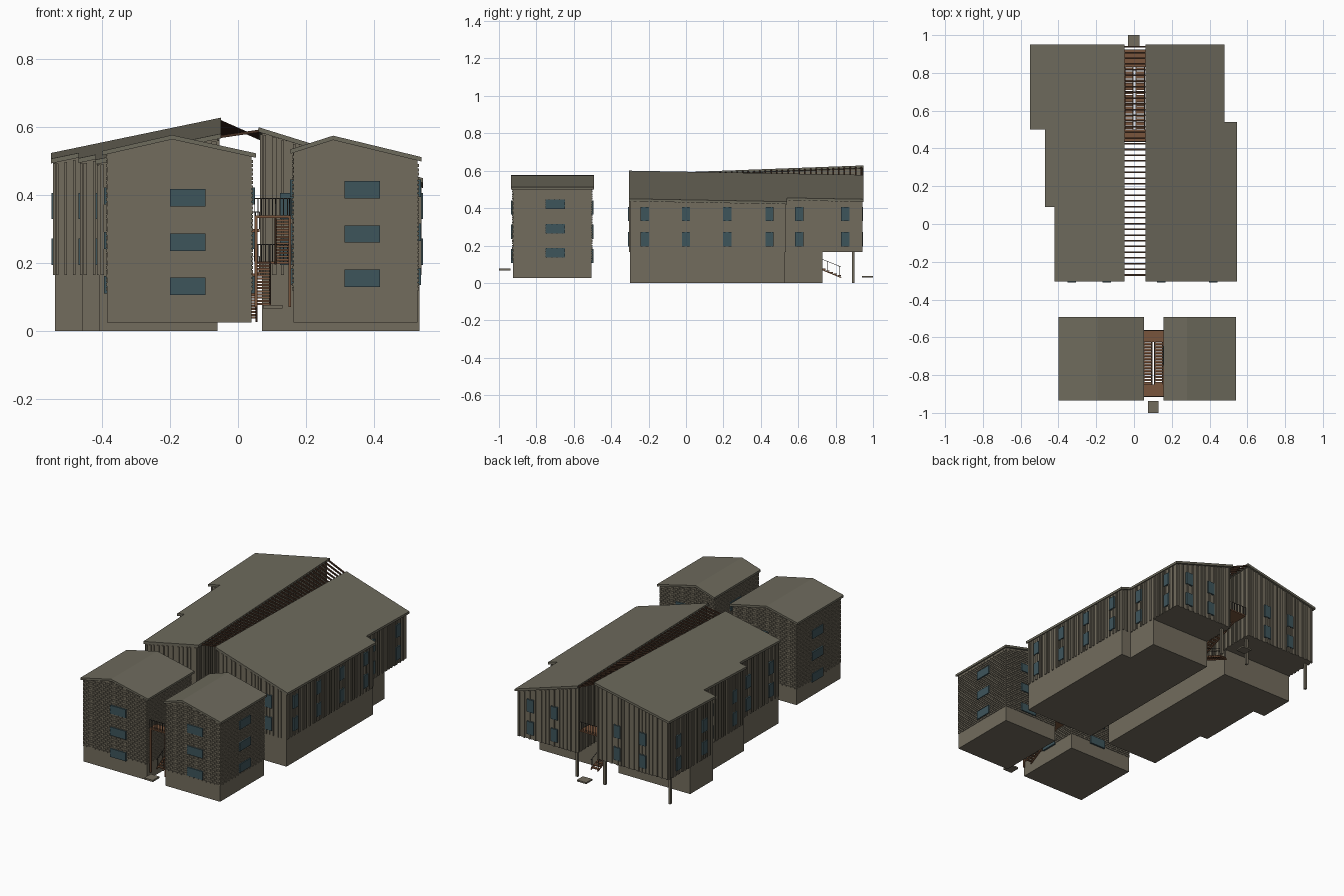
import bpy, bmesh, random
from mathutils import Vector, Matrix

random.seed(4)
if "Cube" in bpy.data.objects:
    bpy.data.objects.remove(bpy.data.objects["Cube"])


def material(name, rgb):
    m = bpy.data.materials.new(name)
    m.use_nodes = True
    m.diffuse_color = (*rgb, 1)
    m.node_tree.nodes["Principled BSDF"].inputs["Base Color"].default_value = (*rgb, 1)
    return m


WALL = material("warm grey wall", (0.17, 0.15, 0.11))
ROOF = material("grey roof", (0.155, 0.145, 0.108))
GLASS = material("blue glass", (0.048, 0.09, 0.105))
WOOD = material("brown timber", (0.19, 0.09, 0.045))
DARK = material("dark timber", (0.06, 0.03, 0.017))
STEEL = material("dark steel", (0.05, 0.045, 0.04))


def finish(name, bm, mat):
    bmesh.ops.recalc_face_normals(bm, faces=bm.faces)
    me = bpy.data.meshes.new(name)
    bm.to_mesh(me)
    bm.free()
    me.materials.append(mat)
    ob = bpy.data.objects.new(name, me)
    bpy.context.collection.objects.link(ob)


def solid(name, lower, upper, mat):
    """Closed solid between two matching loops of points."""
    bm = bmesh.new()
    a = [bm.verts.new(p) for p in lower]
    b = [bm.verts.new(p) for p in upper]
    bm.faces.new(a)
    bm.faces.new(b)
    for i in range(len(a)):
        j = i - 1
        bm.faces.new((a[j], a[i], b[i], b[j]))
    finish(name, bm, mat)


def prism(name, plan, bottom, top, mat):
    solid(name, [(x, y, bottom(x, y)) for x, y in plan],
          [(x, y, top(x, y)) for x, y in plan], mat)


def boxes(name, items, mat):
    bm = bmesh.new()
    for lo, hi in items:
        lo, hi = Vector(lo), Vector(hi)
        size = Vector([abs(c) for c in hi - lo])
        bmesh.ops.create_cube(bm, size=1, matrix=Matrix.Translation((lo + hi) / 2) @ Matrix.Diagonal((*size, 1)))
    finish(name, bm, mat)


def bars(name, items, thick, mat):
    bm = bmesh.new()
    for p, q in items:
        p, q = Vector(p), Vector(q)
        rot = (q - p).to_track_quat('Z', 'Y').to_matrix().to_4x4()
        bmesh.ops.create_cube(bm, size=1, matrix=Matrix.Translation((p + q) / 2) @ rot
                              @ Matrix.Diagonal((thick, thick, (q - p).length, 1)))
    finish(name, bm, mat)


def wall_edges(plan):
    """Start, direction, outward normal and length of each wall (counter-clockwise plan)."""
    for i, p in enumerate(plan):
        p, q = Vector(p), Vector(plan[(i + 1) % len(plan)])
        d = (q - p).normalized()
        yield p, d, Vector((d.y, -d.x)), (q - p).length


def panel(p, d, n, s0, s1, z0, z1, depth):
    a, b = p + d * s0 - n * 0.002, p + d * s1 + n * depth
    return (a.x, a.y, z0), (b.x, b.y, z1)


def window_x(x, y, half, z0, z1):
    return (x - 0.01, y - half, z0), (x + 0.01, y + half, z1)


def window_y(x, y, half, z0, z1):
    return (x - half, y - 0.01, z0), (x + half, y + 0.01, z1)


# Rear wings: stepped plans under single-pitch roofs
def left_roof(x, y):
    return 0.58 + 0.208 * (x + 0.055) + 0.0375 * (y + 0.305)


def right_roof(x, y):
    return 0.6 - 0.31 * (x - 0.06) - 0.018 * (y + 0.305)


def left_plan(o, back):
    return [(-0.05 - o, -0.305 + o / 2), (-0.05 - o, back), (-0.55 + o, back), (-0.55 + o, 0.5 + o),
            (-0.47 + o, 0.5 + o), (-0.47 + o, 0.09 + o), (-0.42 + o, 0.09 + o), (-0.42 + o, -0.305 + o / 2)]


def right_plan(o, back):
    return [(0.06 + o, -0.305 + o / 2), (0.545 - o, -0.305 + o / 2), (0.545 - o, 0.54 - o),
            (0.48 - o, 0.54 - o), (0.48 - o, back), (0.06 + o, back)]


FLOOR = 0.165
ROWS = [(0.195, 0.273), (0.33, 0.406)]
for side, plan, roof in (("left", left_plan, left_roof), ("right", right_plan, right_roof)):
    def under(x, y):
        return roof(x, y) - 0.014
    walls = plan(0.011, 0.937)
    prism(side + "_wing_base", plan(0.011, 0.73), lambda x, y: 0, lambda x, y: FLOOR, WALL)
    prism(side + "_wing_walls", walls, lambda x, y: FLOOR, under, WALL)
    prism(side + "_wing_roof", plan(0, 0.95), under, roof, ROOF)
    # vertical battens at uneven spacing
    battens = []
    for p, d, n, length in wall_edges(walls):
        s = 0.004
        while s < length - 0.01:
            w = random.choice((0.007, 0.01, 0.014))
            mid = p + d * s
            battens.append(panel(p, d, n, s, s + w, FLOOR, under(mid.x, mid.y) - 0.004, 0.006))
            s += w + random.choice((0.012, 0.018, 0.026))
    boxes(side + "_wing_battens", battens, WALL)

left_sides = [(-0.409, -0.22), (-0.409, 0), (-0.459, 0.2), (-0.459, 0.43), (-0.539, 0.6), (-0.539, 0.85)]
right_sides = [(0.534, -0.22), (0.534, 0), (0.534, 0.22), (0.534, 0.447), (0.469, 0.606), (0.469, 0.852)]
ends = [(x, 0.937) for x in (-0.37, -0.2, 0.22, 0.38)] + [(x, -0.3) for x in (-0.33, -0.145, 0.145, 0.42)]
boxes("wing_side_windows", [window_x(x, y, 0.022, *r) for x, y in left_sides + right_sides for r in ROWS], GLASS)
boxes("wing_end_windows", [window_y(x, y, 0.022, *r) for x, y in ends for r in ROWS], GLASS)

# Slim columns under the rear overhang
boxes("overhang_columns", [((x - 0.007, 0.888, 0), (x + 0.007, 0.902, FLOOR)) for x in (-0.52, -0.085, 0.1)], WALL)

# Open slats linking the two wing roofs
slats = []
for i in range(41):
    y = -0.27 + i * 0.0302
    slats.append(((-0.052, y, left_roof(-0.052, y) - 0.01), (0.062, y, right_roof(0.062, y) - 0.01)))
bars("roof_slats", slats, 0.008, DARK)

# Front blocks: gabled, brick-clad above a plain base
Y0, Y1 = -0.925, -0.505


def front_block(side, x0, x1, eave0, ridge, eave1, rows, win_x):
    def height(x):
        a, b = (eave0, ridge) if x < ridge[0] else (ridge, eave1)
        return a[1] + (b[1] - a[1]) * (x - a[0]) / (b[0] - a[0]) - 0.012

    def extrude(name, profile, ya, yb, mat):
        solid(name, [(x, ya, z) for x, z in profile], [(x, yb, z) for x, z in profile], mat)

    gable = [(x0, 0.025), (x1, 0.025), (x1, height(x1)), (ridge[0], height(ridge[0])), (x0, height(x0))]
    extrude(side + "_block_walls", gable, Y0, Y1, WALL)
    line = [eave0, ridge, eave1]
    extrude(side + "_block_roof", line + [(x, z - 0.013) for x, z in reversed(line)], -0.935, -0.492, ROOF)
    # staggered brick courses
    bricks = []
    for p, d, n, length in wall_edges([(x0, Y0), (x1, Y0), (x1, Y1), (x0, Y1)]):
        for row in range(36):
            z = 0.12 + row * 0.0125
            s = -0.014 * (row % 2)
            while s < length:
                a, b = max(s, 0), min(s + 0.023, length)
                top = min(height((p + d * a).x), height((p + d * b).x))
                if b - a > 0.003 and z + 0.009 < top:
                    bricks.append(panel(p, d, n, a, b, z, z + 0.009, 0.004))
                s += 0.028
    boxes(side + "_block_bricks", bricks, WALL)
    boxes(side + "_block_end_windows",
          [window_y(win_x, y, 0.052, z, z + 0.051) for y in (Y0, Y1) for z in rows], GLASS)
    boxes(side + "_block_side_windows",
          [window_x(x, -0.698, 0.052, z + 0.005, z + 0.056) for x in (x0, x1) for z in rows], GLASS)


front_block("left_front", -0.385, 0.04, (-0.4, 0.53), (-0.194, 0.577), (0.053, 0.523),
            (0.106, 0.236, 0.367), -0.148)
front_block("right_front", 0.163, 0.528, (0.155, 0.535), (0.28, 0.575), (0.54, 0.512),
            (0.13, 0.26, 0.39), 0.366)


# Stairs: treads, stringers and handrails
def flight(name, x0, x1, low, high, steps):
    (ya, za), (yb, zb) = low, high
    treads, rails = [], []
    depth = abs(yb - ya) / steps * 0.4
    for i in range(steps):
        t = (i + 0.5) / steps
        y, z = ya + (yb - ya) * t, za + (zb - za) * t
        treads.append(((x0, y - depth, z - 0.003), (x1, y + depth, z + 0.003)))
        if i % 3 == 0:
            rails += [((x, y, z), (x, y, z + 0.05)) for x in (x0, x1)]
    boxes(name + "_treads", treads, WOOD)
    bars(name + "_stringers", [((x, ya, za - 0.006), (x, yb, zb - 0.006)) for x in (x0, x1)], 0.006, WOOD)
    rails += [((x, ya, za + 0.05), (x, yb, zb + 0.05)) for x in (x0, x1)]
    bars(name + "_rails", rails, 0.0025, STEEL)


def landing(name, x0, x1, y0, y1, z, rail_y):
    boxes(name, [((x0, y0, z - 0.008), (x1, y1, z))], WOOD)
    count = 10
    rail = [((x0, rail_y, z + 0.05), (x1, rail_y, z + 0.05))]
    for i in range(count + 1):
        x = x0 + (x1 - x0) * i / count
        rail.append(((x, rail_y, z), (x, rail_y, z + 0.05)))
    bars(name + "_rail", rail, 0.0025, STEEL)


flight("front_lower_flight", 0.053, 0.094, (-0.85, 0.075), (-0.625, 0.205), 14)
flight("front_upper_flight", 0.11, 0.152, (-0.625, 0.205), (-0.85, 0.34), 14)
landing("front_half_landing", 0.048, 0.156, -0.625, -0.562, 0.205, -0.564)
landing("front_top_landing", 0.048, 0.156, -0.915, -0.85, 0.34, -0.913)
boxes("front_posts", [((x - 0.004, -0.913, 0.07), (x + 0.004, -0.905, 0.34)) for x in (0.053, 0.152)], WOOD)

flight("rear_lower_flight", 0.01, 0.055, (0.83, 0.035), (0.5, 0.17), 16)
flight("rear_upper_flight", -0.047, -0.006, (0.5, 0.17), (0.83, 0.3), 16)
landing("rear_half_landing", -0.054, 0.063, 0.435, 0.5, 0.17, 0.437)
landing("rear_top_landing", -0.054, 0.063, 0.83, 0.925, 0.3, 0.923)

# Entrance pads
boxes("entrance_pads", [((0.073, -1, 0.067), (0.131, -0.938, 0.077)),
                        ((-0.033, 0.942, 0.028), (0.03, 1, 0.037))], WALL)
